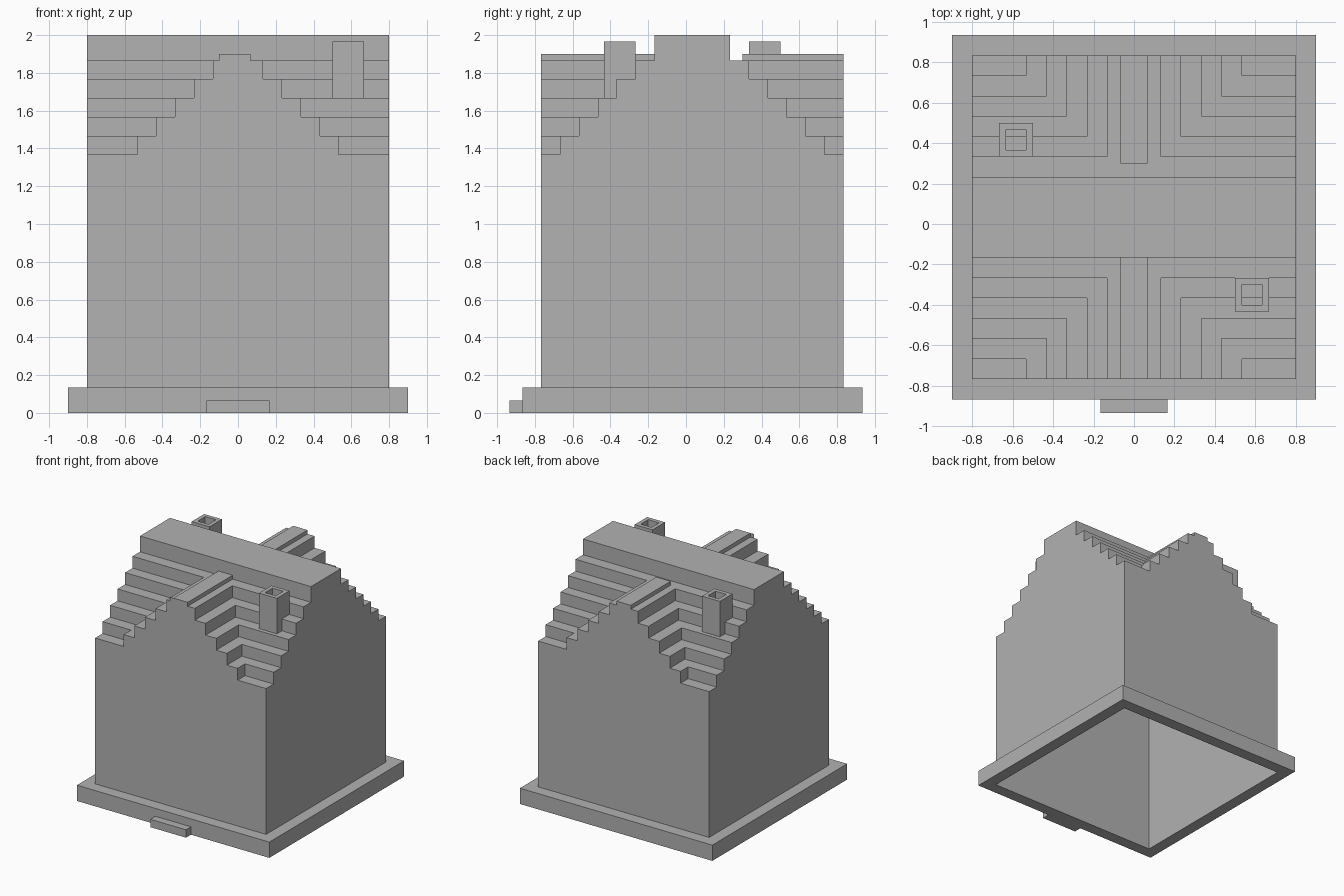
import bpy, bmesh

U = 1 / 30  # block size: every dimension below is counted in blocks

cube = bpy.data.objects.get("Cube")
if cube:
    bpy.data.objects.remove(cube, do_unlink=True)

grey = bpy.data.materials.new("stone grey")
grey.use_nodes = True
grey.diffuse_color = (0.445, 0.445, 0.445, 1)
grey.node_tree.nodes["Principled BSDF"].inputs["Base Color"].default_value = grey.diffuse_color


def finish(name, bm):
    """Turn a block-unit bmesh into a coloured object."""
    bmesh.ops.remove_doubles(bm, verts=bm.verts, dist=0.001)
    bmesh.ops.scale(bm, vec=(U, U, U), verts=bm.verts)
    mesh = bpy.data.meshes.new(name)
    bm.to_mesh(mesh)
    bm.free()
    mesh.materials.append(grey)
    obj = bpy.data.objects.new(name, mesh)
    bpy.context.collection.objects.link(obj)
    return obj


def quad(bm, *points):
    bm.faces.new([bm.verts.new(p) for p in points])


def corners(x0, x1, y0, y1):
    return [(x0, y0), (x1, y0), (x1, y1), (x0, y1)]


def sides(bm, ring, z0, z1):
    for (ax, ay), (bx, by) in zip(ring, ring[1:] + ring[:1]):
        quad(bm, (ax, ay, z0), (bx, by, z0), (bx, by, z1), (ax, ay, z1))


def box(name, x0, x1, y0, y1, z0, z1):
    bm = bmesh.new()
    ring = corners(x0, x1, y0, y1)
    sides(bm, ring, z0, z1)
    quad(bm, *[(x, y, z1) for x, y in ring])
    quad(bm, *[(x, y, z0) for x, y in reversed(ring)])
    return finish(name, bm)


def frame(name, x0, x1, y0, y1, z0, z1, t):
    """Rectangular tube with wall thickness t."""
    bm = bmesh.new()
    outer = corners(x0, x1, y0, y1)
    inner = corners(x0 + t, x1 - t, y0 + t, y1 - t)
    sides(bm, outer, z0, z1)
    sides(bm, inner[::-1], z0, z1)
    for i in range(4):
        j = (i + 1) % 4
        rim = [outer[i], outer[j], inner[j], inner[i]]
        quad(bm, *[(x, y, z1) for x, y in rim])
        quad(bm, *[(x, y, z0) for x, y in reversed(rim)])
    return finish(name, bm)


# Main house extents
LEFT, RIGHT, FRONT, BACK = -24, 24, -23, 25
BASE, EAVE, STEP, LAYERS = 4, 41, 3, 5

# Plinth and doorstep
frame("plinth", LEFT - 3, RIGHT + 3, FRONT - 3, BACK + 3, 0, BASE, 3)
box("doorstep", -5, 5, -28, -26, 0, 2)

# Hollow walls, open underneath
bm = bmesh.new()
sides(bm, corners(LEFT, RIGHT, FRONT, BACK), BASE, EAVE)
finish("walls", bm)


def roof_height(x, y):
    """Two stepped gables crossing at right angles."""
    if not (LEFT < x < RIGHT and FRONT < y < BACK):
        return EAVE
    z = EAVE
    for k in range(LAYERS):
        inset = STEP * (k + 1)
        along = FRONT + inset < y < BACK - inset
        across = abs(x) < 19 - inset
        if along or across:
            z += STEP
    return z


# Stepped roof skin: flat treads joined by upright risers
half = [16 - STEP * k for k in range(LAYERS)]
xs = sorted([LEFT, RIGHT] + half + [-h for h in half])
ys = sorted([FRONT + STEP * k for k in range(LAYERS + 1)]
            + [BACK - STEP * k for k in range(LAYERS + 1)])
bm = bmesh.new()
for x0, x1 in zip(xs, xs[1:]):
    for y0, y1 in zip(ys, ys[1:]):
        cx, cy = (x0 + x1) / 2, (y0 + y1) / 2
        h = roof_height(cx, cy)
        ring = corners(x0, x1, y0, y1)
        quad(bm, *[(x, y, h) for x, y in ring])
        beyond = [(cx, y0 - 1), (x1 + 1, cy), (cx, y1 + 1), (x0 - 1, cy)]
        for i, spot in enumerate(beyond):
            low = roof_height(*spot)
            if low < h:
                (ax, ay), (bx, by) = ring[i], ring[(i + 1) % 4]
                quad(bm, (ax, ay, low), (bx, by, low), (bx, by, h), (ax, ay, h))
bmesh.ops.remove_doubles(bm, verts=bm.verts, dist=0.001)
bmesh.ops.dissolve_limit(bm, angle_limit=0.01, verts=bm.verts, edges=bm.edges)
finish("stepped_roof", bm)

# Ridge caps
TOP = EAVE + STEP * LAYERS
box("main_ridge", LEFT, RIGHT, -5, 7, TOP, 60)
box("front_gable_ridge", -2, 2, FRONT, -5, TOP, TOP + 1)
box("back_gable_ridge", -2, 2, 9, BACK, TOP, TOP + 1)
box("front_gable_trim", -3, -2, FRONT, FRONT + 0.1, TOP, TOP + 1)

# Chimneys
frame("front_left_chimney", 15, 20, -13, -8, 50, 59, 1)
frame("back_right_chimney", -20, -15, 10, 15, 50, 59, 1)
